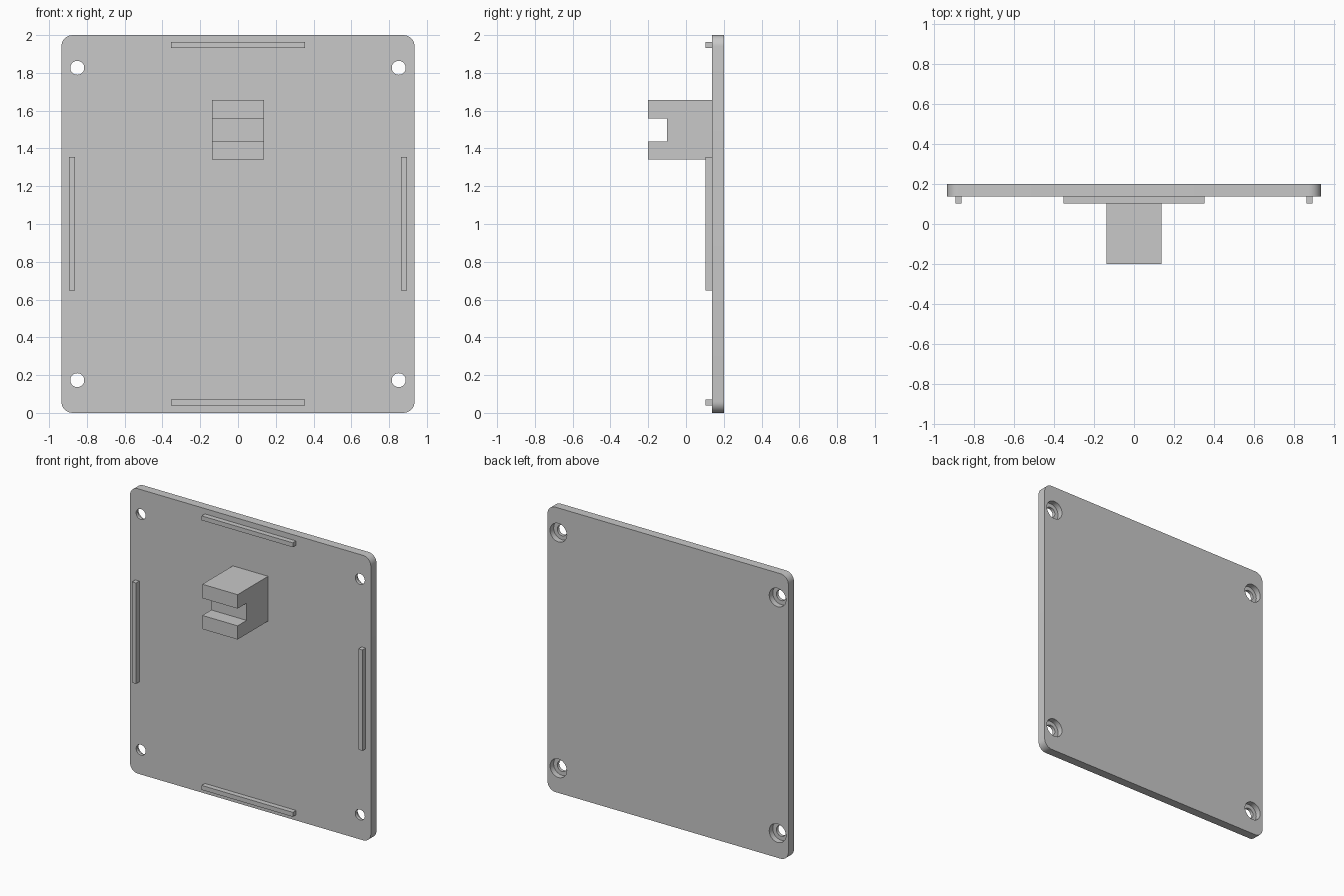
import bpy
import bmesh
from math import cos, sin, pi

if "Cube" in bpy.data.objects:
    bpy.data.objects.remove(bpy.data.objects["Cube"], do_unlink=True)

grey = bpy.data.materials.new("light grey")
grey.use_nodes = True
GREY = (0.58, 0.58, 0.58, 1)
grey.diffuse_color = GREY
grey.node_tree.nodes["Principled BSDF"].inputs["Base Color"].default_value = GREY

FRONT, BACK = 0.138, 0.2          # plate faces
HALF_W = 0.935


def prism(name, points, axis, start, end):
    """Extrude a closed 2D outline along x (outline in y, z) or y (outline in x, z)."""
    bm = bmesh.new()
    place = (lambda p: (start, p[0], p[1])) if axis == "x" else (lambda p: (p[0], start, p[1]))
    face = bm.faces.new([bm.verts.new(place(p)) for p in points])
    new = bmesh.ops.extrude_face_region(bm, geom=[face])["geom"]
    shift = (end - start, 0, 0) if axis == "x" else (0, end - start, 0)
    bmesh.ops.translate(bm, vec=shift, verts=[v for v in new if isinstance(v, bmesh.types.BMVert)])
    bmesh.ops.recalc_face_normals(bm, faces=bm.faces)
    mesh = bpy.data.meshes.new(name)
    bm.to_mesh(mesh)
    bm.free()
    mesh.materials.append(grey)
    obj = bpy.data.objects.new(name, mesh)
    bpy.context.collection.objects.link(obj)
    return obj


def arc(x, z, r, a0, a1, n):
    return [(x + r * cos(a0 + (a1 - a0) * i / n), z + r * sin(a0 + (a1 - a0) * i / n))
            for i in range(n + 1)]


def bar(name, x, z, hx, hz):
    prism(name, [(x - hx, z - hz), (x + hx, z - hz), (x + hx, z + hz), (x - hx, z + hz)],
          "y", 0.102, FRONT + 0.002)


# Plate with rounded corners
R = 0.06
outline = []
for i, (sx, sz) in enumerate([(1, 1), (-1, 1), (-1, -1), (1, -1)]):
    outline += arc(sx * (HALF_W - R), 1 + sz * (1 - R), R, i * pi / 2, (i + 1) * pi / 2, 8)
plate = prism("plate", outline, "y", FRONT, BACK)

# Corner screw holes, counterbored from the back
for sx in (-1, 1):
    for sz in (-1, 1):
        for part, radius, start in (("hole", 0.037, 0.1), ("counterbore", 0.065, 0.16)):
            circle = arc(sx * 0.851, 1 + sz * 0.827, radius, 0, 2 * pi, 32)[:-1]
            cutter = prism(part + "_cutter", circle, "y", start, 0.25)
            cutter.hide_render = True
            cut = plate.modifiers.new(part, "BOOLEAN")
            cut.operation = "DIFFERENCE"
            cut.solver = "EXACT"
            cut.object = cutter

# Apply the cuts and drop the cutters
bpy.context.view_layer.objects.active = plate
plate.select_set(True)
for name in [m.name for m in plate.modifiers]:
    cutter = plate.modifiers[name].object
    bpy.ops.object.modifier_apply(modifier=name)
    bpy.data.objects.remove(cutter, do_unlink=True)
bpy.ops.object.shade_smooth_by_angle(angle=pi / 6)

# Locating ribs near each edge
LONG, THIN = 0.354, 0.0155
bar("top_rib", 0, 1.947, LONG, THIN)
bar("bottom_rib", 0, 0.055, LONG, THIN)
bar("left_rib", 0.879, 1.001, THIN, LONG)
bar("right_rib", -0.879, 1.001, THIN, LONG)

# Slotted block
Z0, Z1, S0, S1 = 1.341, 1.656, 1.437, 1.558
prism("slotted_block",
      [(FRONT + 0.002, Z0), (FRONT + 0.002, Z1), (-0.2, Z1), (-0.2, S1),
       (-0.1, S1), (-0.1, S0), (-0.2, S0), (-0.2, Z0)],
      "x", -0.137, 0.137)
